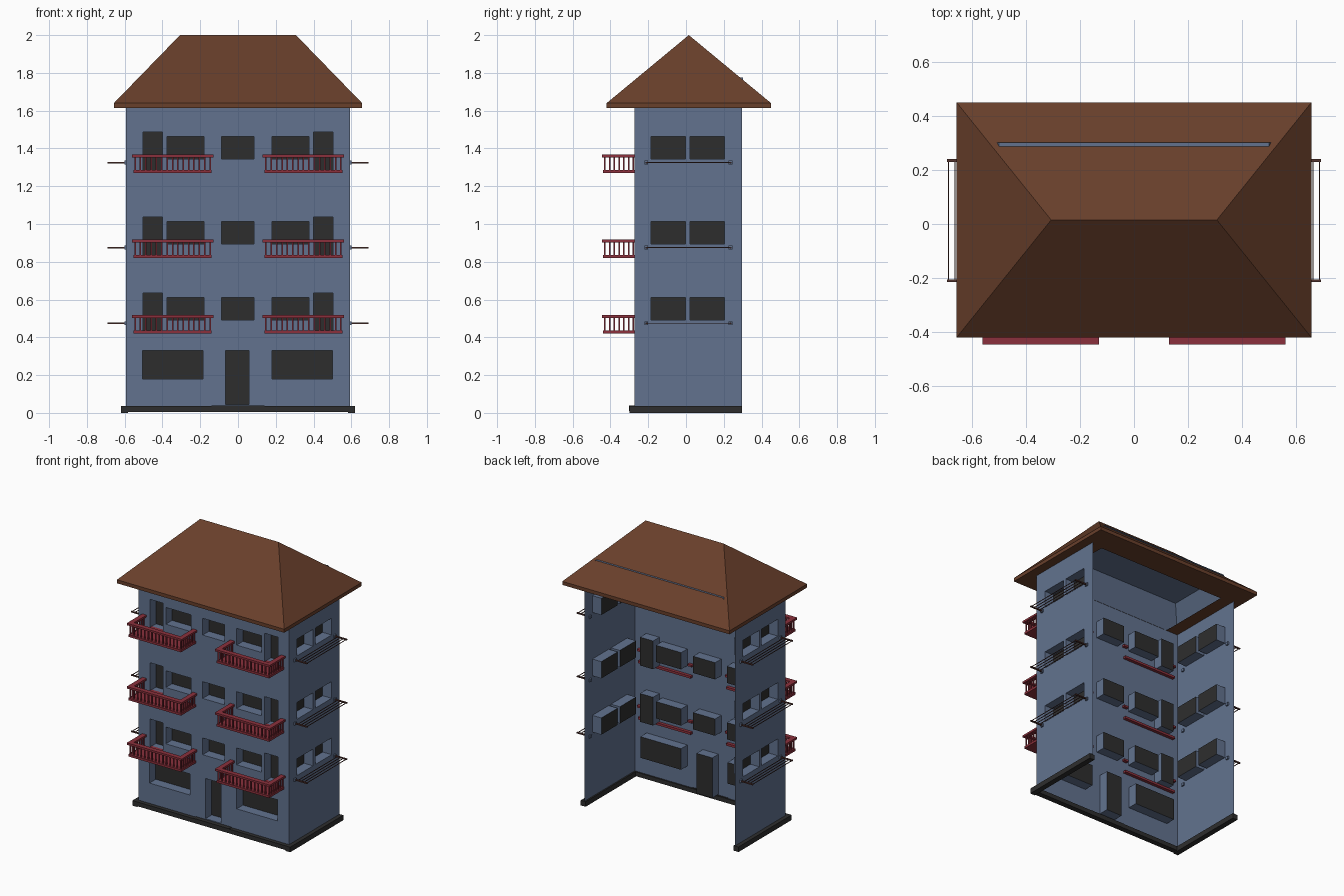
import bpy, bmesh
from mathutils import Vector

if "Cube" in bpy.data.objects:
    bpy.data.objects.remove(bpy.data.objects["Cube"])


def material(name, rgb):
    m = bpy.data.materials.new(name)
    m.diffuse_color = (*rgb, 1)
    m.use_nodes = True
    m.node_tree.nodes["Principled BSDF"].inputs["Base Color"].default_value = m.diffuse_color
    return m


BLUE = material("wall_blue", (0.122, 0.171, 0.275))
BROWN = material("roof_brown", (0.14, 0.05, 0.024))
RED = material("railing_red", (0.26, 0.03, 0.045))
DARK = material("dark_grey", (0.027, 0.027, 0.027))
RUST = material("line_rust", (0.09, 0.035, 0.03))


def finish(bm, name, *mats):
    me = bpy.data.meshes.new(name)
    bm.to_mesh(me)
    bm.free()
    ob = bpy.data.objects.new(name, me)
    bpy.context.collection.objects.link(ob)
    for m in mats:
        me.materials.append(m)
    return ob


def box(bm, x0, x1, y0, y1, z0, z1):
    v = bmesh.ops.create_cube(bm, size=1)["verts"]
    for p in v:
        p.co = Vector(((x0 + x1) / 2 + p.co.x * (x1 - x0),
                       (y0 + y1) / 2 + p.co.y * (y1 - y0),
                       (z0 + z1) / 2 + p.co.z * (z1 - z0)))


def quad(bm, pts, mat=0):
    f = bm.faces.new([bm.verts.new(p) for p in pts])
    f.material_index = mat


W, YF, YB, EAVE = 0.592, -0.272, 0.296, 1.62
TOPX, TOPF, TOPZ = 0.5, -0.18, 1.775
FLOORS = (0.42, 0.82, 1.27)
DEPTH = 0.07


def wall(name, place, u0, u1, holes):
    """Thin wall with recessed pockets; place(u, z, depth) gives a point."""
    bm = bmesh.new()
    us = sorted({u0, u1, *(h[0] for h in holes), *(h[1] for h in holes)})
    zs = sorted({0.01, EAVE, *(h[2] for h in holes), *(h[3] for h in holes)})
    for a, b in zip(us, us[1:]):
        for c, d in zip(zs, zs[1:]):
            u, z = (a + b) / 2, (c + d) / 2
            if not any(h[0] < u < h[1] and h[2] < z < h[3] for h in holes):
                quad(bm, [place(a, c, 0), place(b, c, 0), place(b, d, 0), place(a, d, 0)])
    for a, b, c, d in holes:
        ring = [(a, c), (b, c), (b, d), (a, d)]
        for p, q in zip(ring, ring[1:] + ring[:1]):
            quad(bm, [place(*p, 0), place(*q, 0), place(*q, DEPTH), place(*p, DEPTH)])
        quad(bm, [place(*p, DEPTH) for p in ring], 1)
    bmesh.ops.remove_doubles(bm, verts=bm.verts, dist=1e-5)
    return finish(bm, name, BLUE, DARK)


# Front wall with windows and doors
front = [(-0.065, 0.058, 0.045, 0.33), (0.18, 0.5, 0.18, 0.33), (-0.505, -0.185, 0.18, 0.33)]
side = []
for b in FLOORS:
    front.append((-0.087, 0.085, b + 0.073, b + 0.192))
    for s in (-1, 1):
        front.append((*sorted((s * 0.18, s * 0.377)), b + 0.073, b + 0.192))
        front.append((*sorted((s * 0.4, s * 0.503)), b + 0.015, b + 0.216))
    side += [(-0.185, -0.003, b + 0.073, b + 0.192), (0.022, 0.205, b + 0.073, b + 0.192)]
wall("front_wall", lambda u, z, d: (u, YF + d, z), -W, W, front)

# Side walls
wall("right_wall", lambda u, z, d: (W - d, u, z), YF, YB, side)
wall("left_wall", lambda u, z, d: (-W + d, -u, z), -YB, -YF,
     [(-b, -a, c, d) for a, b, c, d in side])

# Attic shell tapering under the roof, open at the back
bm = bmesh.new()
lo = [(-W, YB, EAVE), (-W, YF, EAVE), (W, YF, EAVE), (W, YB, EAVE)]
hi = [(-TOPX, YB + .006, TOPZ), (-TOPX, TOPF, TOPZ), (TOPX, TOPF, TOPZ), (TOPX, YB + .006, TOPZ)]
for i in range(3):
    quad(bm, [lo[i], lo[i + 1], hi[i + 1], hi[i]])
quad(bm, hi)
finish(bm, "attic_shell", BLUE)

# Hipped roof with eave band and open soffit
bm = bmesh.new()


def rect(x, y0, y1, z):
    return [bm.verts.new(p) for p in ((-x, y0, z), (x, y0, z), (x, y1, z), (-x, y1, z))]


inner = rect(0.5, -0.27, 0.27, 1.615)
under = rect(0.657, -0.42, 0.45, 1.615)
edge = rect(0.657, -0.42, 0.45, 1.64)
for i in range(4):
    j = (i + 1) % 4
    bm.faces.new((inner[i], inner[j], under[j], under[i]))
    bm.faces.new((under[i], under[j], edge[j], edge[i]))
l, r = bm.verts.new((-0.307, 0.015, 2)), bm.verts.new((0.307, 0.015, 2))
bm.faces.new((edge[0], edge[1], r, l))
bm.faces.new((edge[1], edge[2], r))
bm.faces.new((edge[2], edge[3], l, r))
bm.faces.new((edge[3], edge[0], l))
finish(bm, "roof", BROWN)

# Plinth around three sides
bm = bmesh.new()
box(bm, -0.62, 0.62, -0.3, -0.262, 0.006, 0.036)
for s in (-1, 1):
    box(bm, *sorted((s * 0.582, s * 0.62)), -0.3, YB, 0, 0.036)
box(bm, -0.14, 0.14, -0.303, -0.265, 0.01, 0.04)
finish(bm, "plinth", DARK)

# Balconies: slab, balusters and U-shaped handrail
for n, b in enumerate(FLOORS):
    for s, tag in ((-1, "left"), (1, "right")):
        bm = bmesh.new()

        def sbox(x0, x1, *rest):
            box(bm, *sorted((s * x0, s * x1)), *rest)

        sbox(0.14, 0.553, -0.44, -0.25, b, b + 0.016)
        sbox(0.13, 0.562, -0.446, -0.412, b + 0.083, b + 0.097)
        sbox(0.13, 0.164, -0.412, -0.25, b + 0.083, b + 0.097)
        sbox(0.528, 0.562, -0.412, -0.25, b + 0.083, b + 0.097)
        t = 0.004
        for i in range(15):
            x = 0.148 + i * 0.397 / 14
            sbox(x - t, x + t, -0.433, -0.425, b + 0.016, b + 0.083)
        for i in range(1, 7):
            y = -0.429 + i * 0.025
            for x in (0.148, 0.545):
                sbox(x - t, x + t, y - t, y + t, b + 0.016, b + 0.083)
        finish(bm, f"balcony_{n + 1}_{tag}", RED)

# Drying lines on both sides: plates, arms and thin lines
for n, b in enumerate(FLOORS):
    z = b + 0.055
    for s, tag in ((-1, "left"), (1, "right")):
        bm = bmesh.new()
        for y in (-0.21, 0.235):
            box(bm, *sorted((s * 0.582, s * 0.602)), y - 0.01, y + 0.01, z - 0.01, z + 0.01)
        finish(bm, f"line_plates_{n + 1}_{tag}", BLUE)
        bm = bmesh.new()
        for y in (-0.21, 0.235):
            box(bm, *sorted((s * 0.6, s * 0.692)), y - 0.005, y + 0.005, z - 0.004, z + 0.004)
        for x in (0.618, 0.641, 0.664, 0.687):
            box(bm, s * x - 0.0018, s * x + 0.0018, -0.21, 0.235, z - 0.002, z + 0.002)
        finish(bm, f"drying_lines_{n + 1}_{tag}", RUST)
